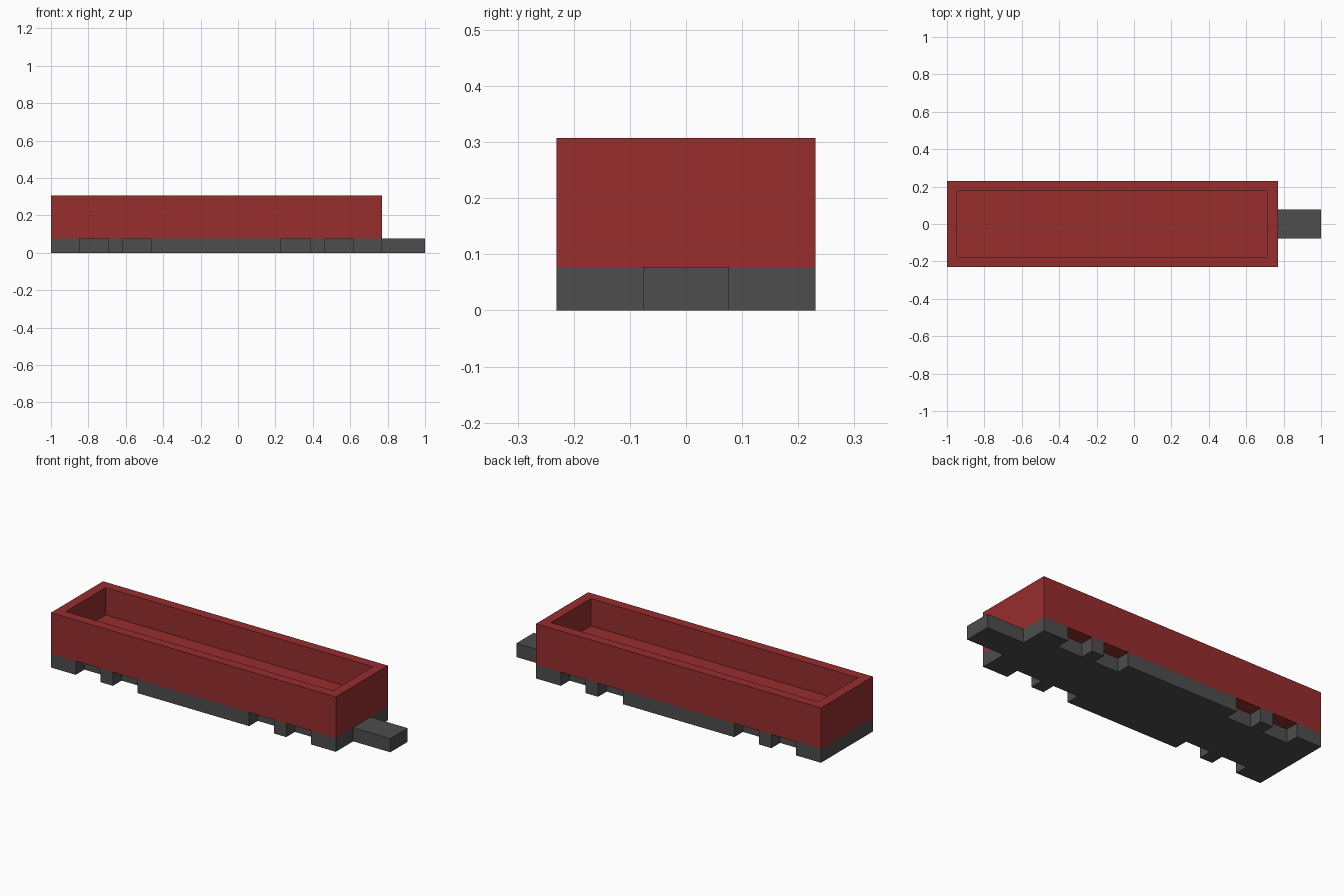
import bpy
import bmesh

U = 1 / 13  # one grid unit of the design

cube = bpy.data.objects.get("Cube")
if cube:
    bpy.data.objects.remove(cube, do_unlink=True)


def make_material(name, colour):
    mat = bpy.data.materials.new(name)
    mat.use_nodes = True
    mat.diffuse_color = colour
    mat.node_tree.nodes["Principled BSDF"].inputs["Base Color"].default_value = colour
    return mat


def extrude_outline(name, outline, bottom, top, mat, finish=None):
    """Raise a flat outline, given in units, into a prism."""
    bm = bmesh.new()
    base = bm.faces.new([bm.verts.new((x * U, y * U, bottom * U)) for x, y in outline])
    raised = bmesh.ops.extrude_face_region(bm, geom=[base], use_keep_orig=True)["geom"]
    verts = [g for g in raised if isinstance(g, bmesh.types.BMVert)]
    bmesh.ops.translate(bm, verts=verts, vec=(0, 0, (top - bottom) * U))
    bmesh.ops.recalc_face_normals(bm, faces=bm.faces)
    if finish:
        finish(bm)
    mesh = bpy.data.meshes.new(name)
    bm.to_mesh(mesh)
    bm.free()
    mesh.materials.append(mat)
    obj = bpy.data.objects.new(name, mesh)
    bpy.context.collection.objects.link(obj)
    return obj


def rectangle(x0, x1, half_y):
    return [(x0, -half_y), (x1, -half_y), (x1, half_y), (x0, half_y)]


def hollow_out(bm):
    """Sink the top face to leave a rim one unit wide."""
    top = max(bm.faces, key=lambda f: f.calc_center_median().z)
    bmesh.ops.inset_region(bm, faces=[top], thickness=U)
    rim = list(top.verts)
    floor = bmesh.ops.extrude_discrete_faces(bm, faces=[top])["faces"][0]
    bmesh.ops.translate(bm, verts=floor.verts, vec=(0, 0, -2 * U))
    bmesh.ops.remove_doubles(bm, verts=rim, dist=U / 100)


red = make_material("red", (0.309, 0.026, 0.027, 1))
grey = make_material("dark grey", (0.075, 0.075, 0.075, 1))

# Open tray body
extrude_outline("wagon_body", rectangle(-13, 10, 3), 1, 4, red, hollow_out)

# Chassis with four wheel notches along each side
front = [(-13, -3)]
for x in (-11, -8, 3, 6):
    front += [(x, -3), (x, -2), (x + 2, -2), (x + 2, -3)]
front.append((10, -3))
back = [(x, -y) for x, y in reversed(front)]
extrude_outline("chassis", front + back, 0, 1, grey)

# Coupling bar at the left end
extrude_outline("coupling_bar", rectangle(10, 13, 1), 0, 1, grey)
